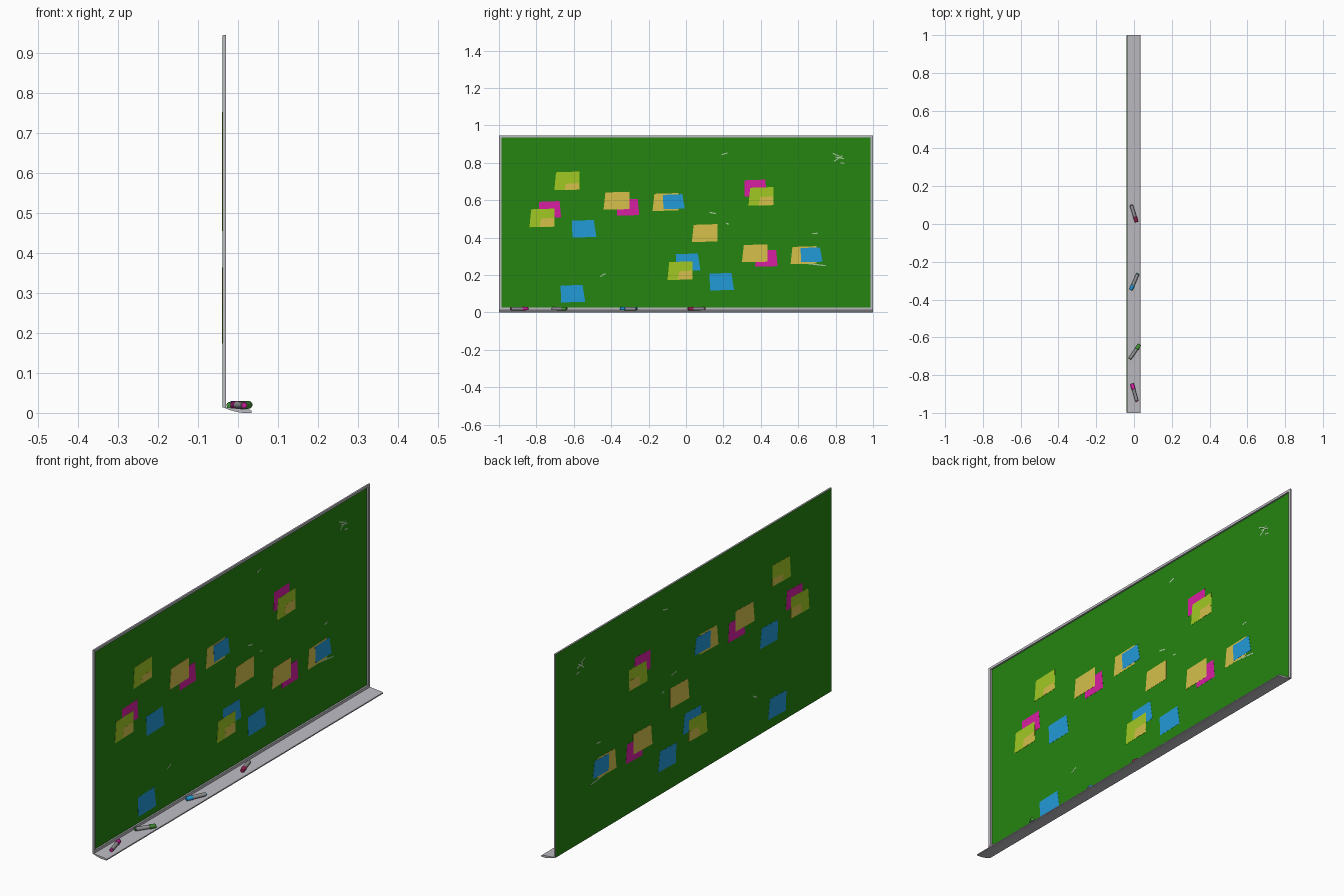
import bpy, bmesh, math
from mathutils import Vector

if "Cube" in bpy.data.objects:
    bpy.data.objects.remove(bpy.data.objects["Cube"])


def material(name, rgb):
    m = bpy.data.materials.new(name)
    m.diffuse_color = (*rgb, 1)
    m.use_nodes = True
    m.node_tree.nodes["Principled BSDF"].inputs["Base Color"].default_value = m.diffuse_color
    return m


MAT = {
    "green": material("board green", (0.018, 0.235, 0.005)),
    "metal": material("light grey metal", (0.50, 0.50, 0.54)),
    "barrel": material("marker grey", (0.30, 0.30, 0.31)),
    "lime": material("lime paper", (0.36, 0.58, 0.017)),
    "gold": material("gold paper", (0.67, 0.53, 0.07)),
    "pink": material("magenta paper", (0.68, 0.013, 0.36)),
    "blue": material("blue paper", (0.016, 0.32, 0.68)),
    "chalk": material("chalk", (0.38, 0.58, 0.34)),
    "red": material("crimson cap", (0.33, 0.015, 0.09)),
    "leaf": material("green cap", (0.06, 0.30, 0.04)),
}


def add_object(name, bm, mats):
    bmesh.ops.recalc_face_normals(bm, faces=bm.faces)
    me = bpy.data.meshes.new(name)
    bm.to_mesh(me)
    bm.free()
    for m in mats:
        me.materials.append(MAT[m])
    ob = bpy.data.objects.new(name, me)
    bpy.context.collection.objects.link(ob)
    return ob


def prism(bm, points, offset):
    """Extrude a flat outline along an offset into a closed solid."""
    face = bm.faces.new([bm.verts.new(p) for p in points])
    ext = bmesh.ops.extrude_face_region(bm, geom=[face], use_keep_orig=True)
    verts = [g for g in ext["geom"] if isinstance(g, bmesh.types.BMVert)]
    bmesh.ops.translate(bm, verts=verts, vec=offset)


def plate(bm, x0, x1, outline):
    prism(bm, [(x0, y, z) for y, z in outline], (x1 - x0, 0, 0))


# Writing surface: one thin sheet at the back of the frame
SHEET = -0.0382
bm = bmesh.new()
plate(bm, SHEET - 0.0003, SHEET + 0.0003,
      [(-0.999, 0.014), (0.999, 0.014), (0.999, 0.944), (-0.999, 0.944)])
add_object("writing_surface", bm, ["green"])

# Frame: mitred rails standing forward of the sheet
bm = bmesh.new()
outer = [(-1, 0.013), (1, 0.013), (1, 0.945), (-1, 0.945)]
inner = [(-0.987, 0.026), (0.987, 0.026), (0.987, 0.934), (-0.987, 0.934)]
for i in range(4):
    j = (i + 1) % 4
    plate(bm, SHEET + 0.0001, -0.0305, [outer[i], outer[j], inner[j], inner[i]])
add_object("frame", bm, ["metal"])

# Tray: swept profile with a sloping underside
bm = bmesh.new()
profile = [(-0.038, 0.014), (-0.020, 0.007), (-0.002, 0.002), (0.012, 0.0),
           (0.034, 0.0), (0.034, 0.005), (0.030, 0.008), (-0.030, 0.014)]
prism(bm, [(x, -1, z) for x, z in profile], (0, 2, 0))
add_object("tray", bm, ["metal"])

# Sticky notes: thin skewed sheets that show on both sides
SHAPE = {  # half width, half height, lean of the top edge
    "lime": (0.066, 0.050, 0.003),
    "gold": (0.067, 0.048, 0.004),
    "pink": (0.062, 0.045, -0.004),
    "blue": (0.069, 0.047, -0.010),
}


def skewed(y, z, w, h, lean):
    return [(y - w - lean, z - h), (y + w, z - h + 0.003),
            (y + w - 0.004 + lean, z + h), (y - w + 0.006, z + h - 0.004)]


NOTES = [  # colour, centre y, centre z, layer
    ("lime", -0.635, 0.703, 2), ("pink", -0.730, 0.550, 1),
    ("lime", -0.768, 0.505, 2), ("pink", -0.312, 0.562, 1),
    ("gold", -0.370, 0.597, 2), ("gold", -0.108, 0.590, 1),
    ("blue", -0.068, 0.592, 2), ("pink", 0.370, 0.665, 1),
    ("lime", 0.403, 0.620, 2), ("blue", -0.548, 0.447, 1),
    ("blue", -0.608, 0.100, 1), ("gold", 0.102, 0.424, 1),
    ("blue", 0.008, 0.268, 1), ("lime", -0.030, 0.223, 2),
    ("blue", 0.188, 0.164, 1), ("pink", 0.428, 0.289, 1),
    ("gold", 0.370, 0.316, 2), ("gold", 0.630, 0.306, 1),
    ("blue", 0.668, 0.308, 2),
]
papers = {c: bmesh.new() for c in SHAPE}
for colour, y, z, layer in NOTES:
    t = 0.0004 + 0.0004 * layer
    w, h, lean = SHAPE[colour]
    if colour == "blue" and layer == 2:
        w, h = 0.062, 0.040
    plate(papers[colour], SHEET - t, SHEET + t, skewed(y, z, w, h, lean))
    if colour == "lime":  # gold corner showing on each lime note
        t += 0.0003
        hh = 0.018 if z > 0.7 else 0.024
        plate(papers["gold"], SHEET - t, SHEET + t,
              skewed(y + 0.026, z - 0.048 + hh, 0.039, hh, 0.0))
for colour, bm in papers.items():
    add_object(colour + "_notes", bm, [colour])

# Chalk remains: short thin strokes
STROKES = [
    (0.785, 0.850, 0.820, 0.835), (0.800, 0.830, 0.845, 0.822),
    (0.792, 0.808, 0.835, 0.838), (0.825, 0.800, 0.848, 0.796),
    (0.190, 0.843, 0.222, 0.852), (-0.458, 0.192, -0.430, 0.208),
    (0.675, 0.421, 0.702, 0.423), (0.640, 0.262, 0.745, 0.250),
    (0.213, 0.475, 0.230, 0.473), (0.125, 0.535, 0.160, 0.528),
]
bm = bmesh.new()
for y0, z0, y1, z1 in STROKES:
    d = Vector((y1 - y0, z1 - z0)).normalized() * 0.003
    plate(bm, SHEET - 0.0006, SHEET + 0.0006,
          [(y0 + d.y, z0 - d.x), (y1 + d.y, z1 - d.x),
           (y1 - d.y, z1 + d.x), (y0 - d.y, z0 + d.x)])
add_object("chalk_marks", bm, ["chalk"])


# Markers: turned profile, coloured cap and end plug, grey barrel
def marker(name, colour, cap, tail):
    a, b = Vector((*cap, 0.020)), Vector((*tail, 0.019))
    axis = b - a
    length = axis.length
    rot = axis.to_track_quat("Z", "Y")
    rings = [(0, 0.0075), (0.04, 0.0095), (0.30, 0.0105), (0.31, 0.0088),
             (0.95, 0.0088), (0.96, 0.007), (1.0, 0.007)]
    n = 16
    bm = bmesh.new()
    loops = [[bm.verts.new(a + rot @ Vector((r * math.cos(2 * math.pi * k / n),
                                             r * math.sin(2 * math.pi * k / n),
                                             t * length)))
              for k in range(n)] for t, r in rings]
    for i in range(len(loops) - 1):
        for k in range(n):
            f = bm.faces.new([loops[i][k], loops[i][(k + 1) % n],
                              loops[i + 1][(k + 1) % n], loops[i + 1][k]])
            f.material_index = 1 if 3 <= i <= 4 else 0
            f.smooth = True
    bm.faces.new(loops[0])
    bm.faces.new(loops[-1])
    ob = add_object(name, bm, [colour, "barrel"])
    bpy.context.view_layer.objects.active = ob
    ob.select_set(True)
    bpy.ops.object.shade_smooth_by_angle(angle=math.radians(35))
    ob.select_set(False)


marker("red_marker", "red", (0.014, 0.010), (-0.015, 0.102))
marker("blue_marker", "blue", (-0.017, -0.350), (0.021, -0.262))
marker("green_marker", "leaf", (0.030, -0.638), (-0.023, -0.715))
marker("magenta_marker", "pink", (-0.011, -0.845), (0.016, -0.940))
